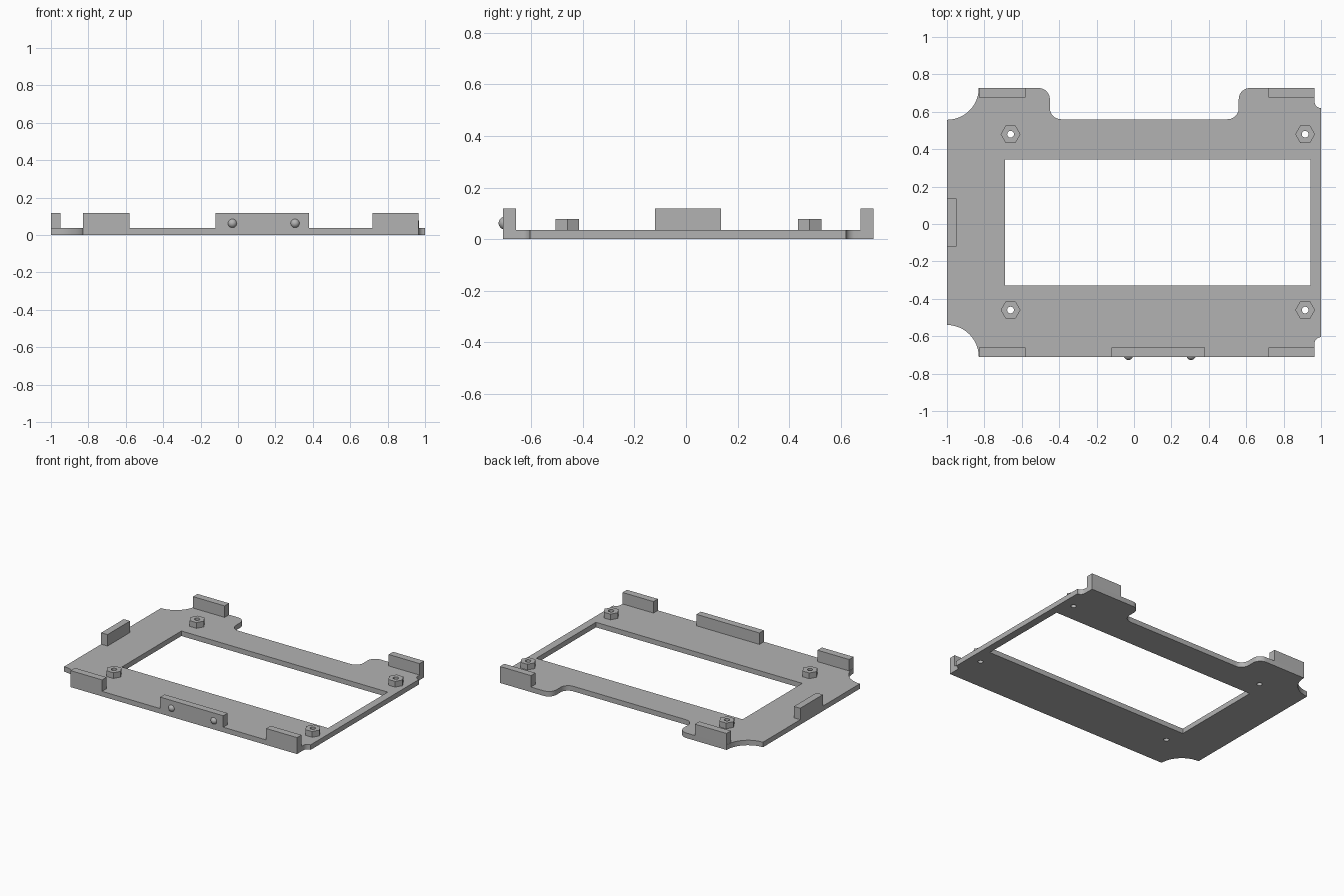
import bpy, bmesh
from math import cos, sin, radians

if "Cube" in bpy.data.objects:
    bpy.data.objects.remove(bpy.data.objects["Cube"])

GREY = (0.45, 0.45, 0.45, 1)
grey = bpy.data.materials.new("plain grey")
grey.use_nodes = True
grey.diffuse_color = GREY
grey.node_tree.nodes["Principled BSDF"].inputs["Base Color"].default_value = GREY

PLATE_TOP, NUT_TOP, WALL_TOP = 0.036, 0.077, 0.118
FRONT, BACK, WALL = -0.71, 0.727, 0.05


def arc(cx, cy, r, start, end, steps=12):
    angles = [radians(start + (end - start) * i / steps) for i in range(steps + 1)]
    return [(cx + r * cos(a), cy + r * sin(a)) for a in angles]


def circle(cx, cy, r, sides):
    return arc(cx, cy, r, 0, 360, sides)[:-1]


def rectangle(x0, x1, y0, y1):
    return [(x0, y0), (x1, y0), (x1, y1), (x0, y1)]


def finish(name, bm):
    mesh = bpy.data.meshes.new(name)
    bm.to_mesh(mesh)
    bm.free()
    mesh.materials.append(grey)
    obj = bpy.data.objects.new(name, mesh)
    bpy.context.collection.objects.link(obj)
    bpy.ops.object.select_all(action="DESELECT")
    obj.select_set(True)
    bpy.context.view_layer.objects.active = obj
    bpy.ops.object.shade_smooth_by_angle(angle=radians(35))


def prism(name, loops, z0, z1):
    """Fill an outline, leaving the further loops as holes, and extrude it upwards."""
    bm = bmesh.new()
    for loop in loops:
        verts = [bm.verts.new((x, y, z0)) for x, y in loop]
        for a, b in zip(verts, verts[1:] + verts[:1]):
            bm.edges.new((a, b))
    bmesh.ops.triangle_fill(bm, use_beauty=True, edges=bm.edges[:], normal=(0, 0, 1))
    made = bmesh.ops.extrude_face_region(bm, geom=bm.faces[:])["geom"]
    top = [v for v in made if isinstance(v, bmesh.types.BMVert)]
    bmesh.ops.translate(bm, vec=(0, 0, z1 - z0), verts=top)
    bmesh.ops.recalc_face_normals(bm, faces=bm.faces[:])
    finish(name, bm)


# Base plate: scooped left corners, recessed back edge, small right notches
outline = (
    arc(-1, FRONT, 0.17, 90, 0)
    + [(0.965, FRONT)]
    + arc(1, -0.64, 0.035, 180, 90, 8)
    + arc(1, 0.655, 0.035, 270, 180, 8)
    + [(0.965, BACK)]
    + arc(0.62, 0.667, 0.06, 90, 180)
    + arc(0.5, 0.62, 0.06, 0, -90)
    + arc(-0.39, 0.62, 0.06, 270, 180)
    + arc(-0.51, 0.667, 0.06, 0, 90)
    + arc(-1, BACK, 0.17, 0, -90)
)
window = rectangle(-0.69, 0.945, -0.33, 0.345)
mounts = {"front_right": (-0.66, -0.46), "front_left": (0.915, -0.46),
          "back_right": (-0.66, 0.48), "back_left": (0.915, 0.48)}
holes = [circle(x, y, 0.018, 20) for x, y in mounts.values()]
prism("base_plate", [outline, window] + holes, 0, PLATE_TOP)

# Hexagonal standoffs around the screw holes
for (place, (x, y)), hole in zip(mounts.items(), holes):
    prism(place + "_standoff", [circle(x, y, 0.053, 6), hole], PLATE_TOP, NUT_TOP)

# Upright tabs along the rim
tabs = {
    "front_right_tab": (-0.83, -0.58, FRONT, FRONT + WALL),
    "front_middle_tab": (-0.12, 0.38, FRONT, FRONT + WALL),
    "front_left_tab": (0.72, 0.965, FRONT, FRONT + WALL),
    "back_right_tab": (-0.83, -0.58, BACK - WALL, BACK),
    "back_left_tab": (0.72, 0.965, BACK - WALL, BACK),
    "right_side_tab": (-1, -1 + WALL, -0.12, 0.135),
}
for name, box in tabs.items():
    prism(name, [rectangle(*box)], PLATE_TOP, WALL_TOP)

# Round snap bumps on the front middle tab
for name, x in (("right_snap_bump", -0.03), ("left_snap_bump", 0.305)):
    bm = bmesh.new()
    bmesh.ops.create_uvsphere(bm, u_segments=24, v_segments=12, radius=0.025)
    bmesh.ops.translate(bm, vec=(x, FRONT + 0.008, 0.062), verts=bm.verts[:])
    finish(name, bm)
